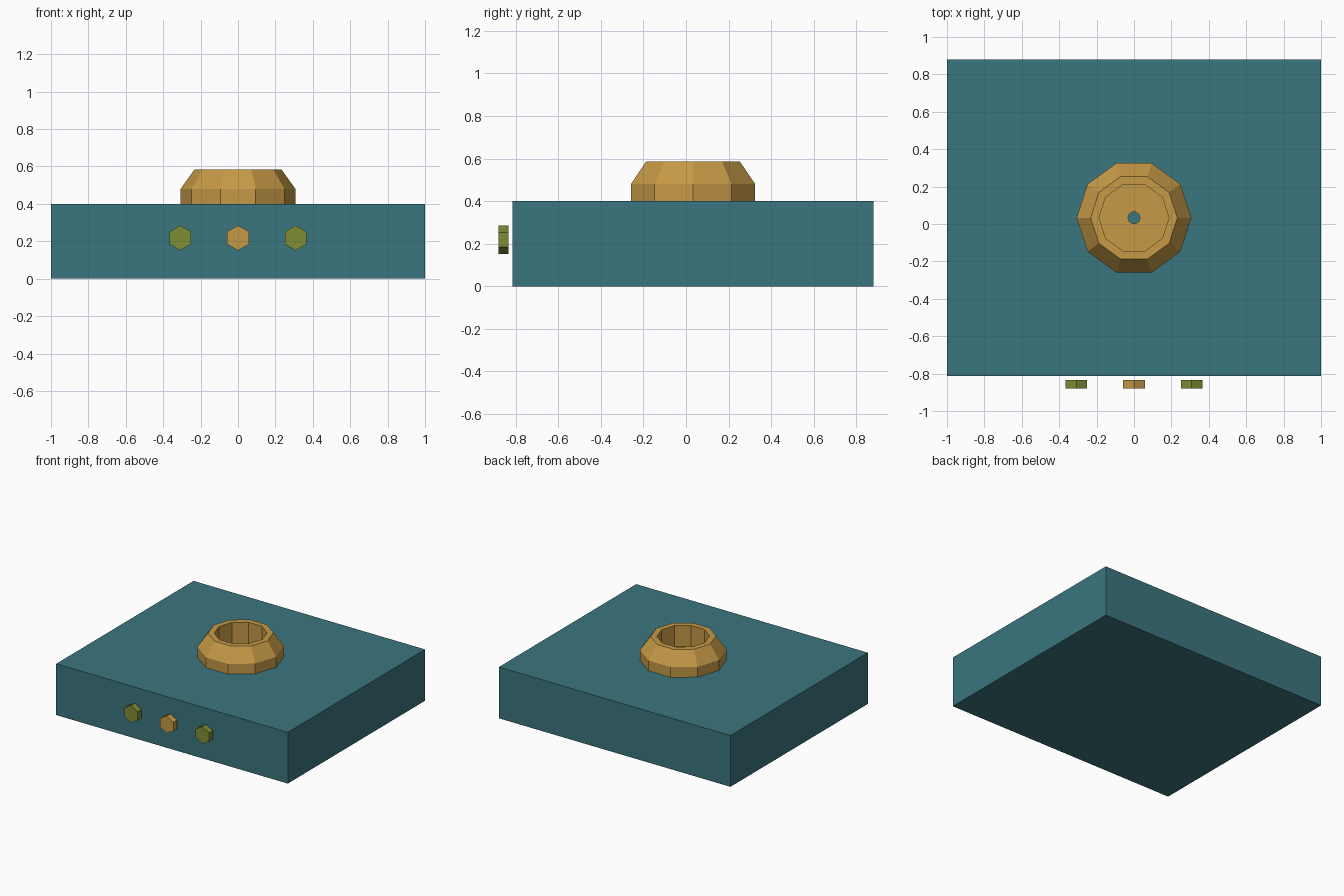
import bpy, bmesh, math
from mathutils import Matrix

if "Cube" in bpy.data.objects:
    bpy.data.objects.remove(bpy.data.objects["Cube"])


def material(name, rgb):
    m = bpy.data.materials.new(name)
    m.diffuse_color = (*rgb, 1)
    m.use_nodes = True
    m.node_tree.nodes["Principled BSDF"].inputs["Base Color"].default_value = m.diffuse_color
    return m


teal = material("teal", (0.043, 0.18, 0.21))
gold = material("gold", (0.56, 0.32, 0.062))
olive = material("olive", (0.21, 0.27, 0.036))


def finish(bm, name, mat):
    bmesh.ops.recalc_face_normals(bm, faces=bm.faces)
    me = bpy.data.meshes.new(name)
    bm.to_mesh(me)
    bm.free()
    me.materials.append(mat)
    ob = bpy.data.objects.new(name, me)
    bpy.context.collection.objects.link(ob)
    return ob


# Box body
bm = bmesh.new()
bmesh.ops.create_cube(bm, size=1, matrix=Matrix.Translation((0, 0.033, 0.2)) @ Matrix.Diagonal((2, 1.694, 0.4, 1)))
finish(bm, "box_body", teal)

# Ten-sided hollow dial: closed profile (radius, height) turned about its axis
profile = [(0.032, 0.40), (0.307, 0.40), (0.307, 0.48), (0.232, 0.585),
           (0.187, 0.585), (0.187, 0.42), (0.032, 0.42)]
SIDES = 10
bm = bmesh.new()
rings = []
for i in range(SIDES):
    a = 2 * math.pi * i / SIDES
    rings.append([bm.verts.new((r * math.cos(a), 0.033 + r * math.sin(a), z)) for r, z in profile])
for i in range(SIDES):
    p, q = rings[i], rings[(i + 1) % SIDES]
    for j in range(len(profile)):
        k = (j + 1) % len(profile)
        bm.faces.new((p[j], q[j], q[k], p[k]))
finish(bm, "dial_ring", gold)

# Row of hexagonal buttons in front of the box
for name, x, mat in (("left_button", -0.308, olive), ("centre_button", 0, gold), ("right_button", 0.308, olive)):
    bm = bmesh.new()
    bmesh.ops.create_cone(bm, cap_ends=True, segments=6, radius1=0.067, radius2=0.067, depth=0.047,
                          matrix=Matrix.Translation((x, -0.8565, 0.218)) @ Matrix.Rotation(math.pi / 2, 4, 'X'))
    # Point the hexagon upwards
    top = max(v.co.z for v in bm.verts)
    if top < 0.218 + 0.06:
        bmesh.ops.rotate(bm, verts=bm.verts, cent=(x, -0.8565, 0.218), matrix=Matrix.Rotation(math.pi / 6, 3, 'Y'))
    finish(bm, name, mat)
